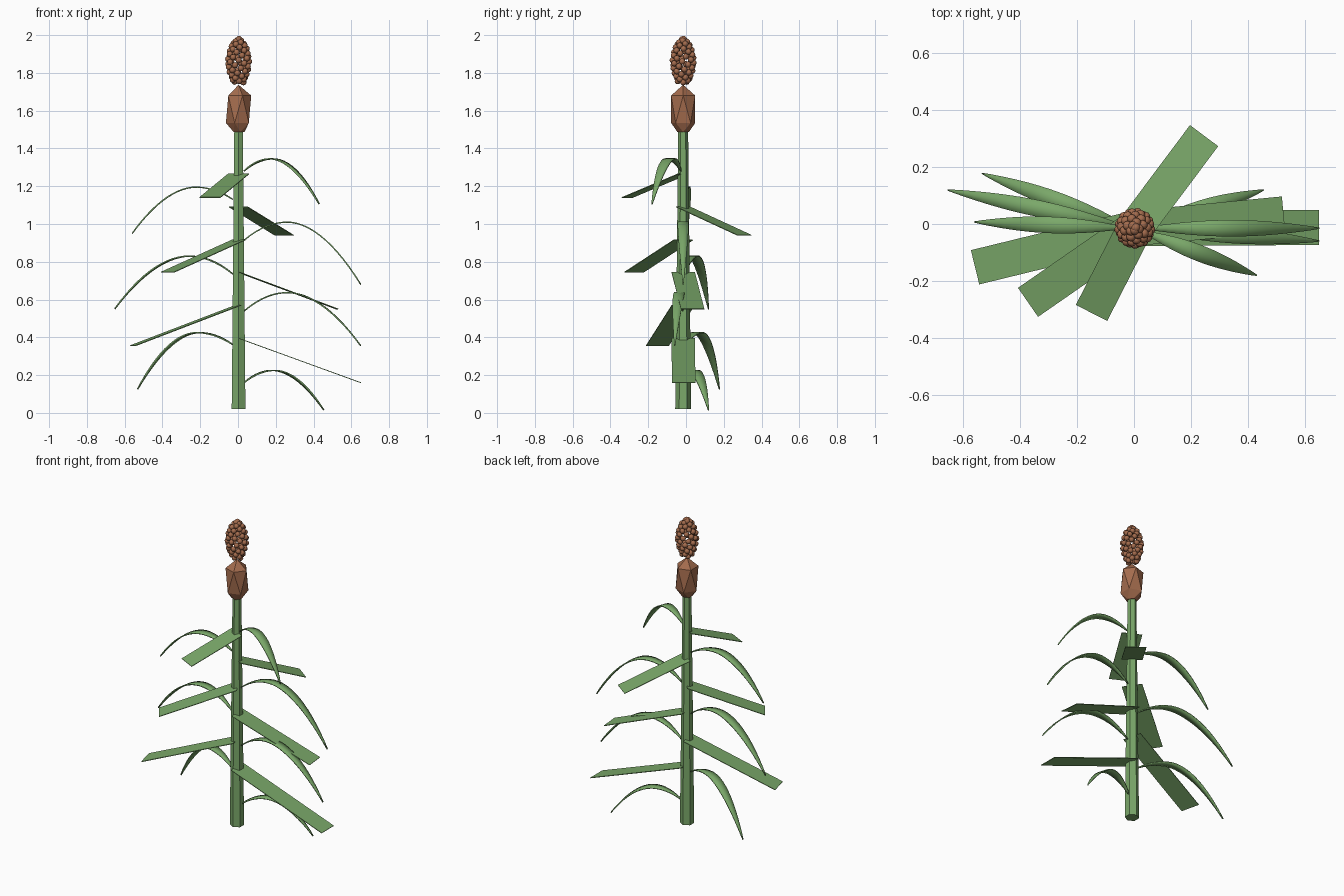
import bpy, bmesh, math
from mathutils import Vector, Matrix

cube = bpy.data.objects.get("Cube")
if cube:
    bpy.data.objects.remove(cube, do_unlink=True)

AXIS = Vector((0.003, -0.015, 0))


def material(name, color):
    m = bpy.data.materials.new(name)
    m.use_nodes = True
    m.diffuse_color = color
    m.node_tree.nodes["Principled BSDF"].inputs["Base Color"].default_value = color
    return m


GREEN = material("leaf green", (0.195, 0.39, 0.142, 1))
BROWN = material("grain brown", (0.37, 0.15, 0.075, 1))


def finish(name, bm, mat, smooth=False):
    bmesh.ops.recalc_face_normals(bm, faces=bm.faces)
    mesh = bpy.data.meshes.new(name)
    bm.to_mesh(mesh)
    bm.free()
    mesh.materials.append(mat)
    for p in mesh.polygons:
        p.use_smooth = smooth
    ob = bpy.data.objects.new(name, mesh)
    bpy.context.collection.objects.link(ob)
    return ob


def ring(bm, sides, radius, z, turn):
    return [bm.verts.new(AXIS + Vector((radius * math.cos(a), radius * math.sin(a), z)))
            for a in (turn + 2 * math.pi * i / sides for i in range(sides))]


# Six-sided tapering stalk
bm = bmesh.new()
low = ring(bm, 6, 0.042, 0.02, math.pi / 2)
high = ring(bm, 6, 0.026, 1.52, math.pi / 2)
for i in range(6):
    j = (i + 1) % 6
    bm.faces.new((low[i], low[j], high[j], high[i]))
bm.faces.new(low)
bm.faces.new(high)
finish("stalk", bm, GREEN)

# Faceted seed head: convex hull of staggered five-sided rings
bm = bmesh.new()
ring(bm, 5, 0.032, 1.487, 0)
ring(bm, 5, 0.067, 1.535, math.pi)
ring(bm, 5, 0.067, 1.68, 0)
bm.verts.new(AXIS + Vector((0, 0, 1.737)))
bmesh.ops.convex_hull(bm, input=bm.verts)
finish("seed_head", bm, BROWN)

# Hollow cluster of round grains on an egg-shaped shell
bm = bmesh.new()
COUNT = 72
for i in range(COUNT):
    t = i / (COUNT - 1)
    radius = 0.026 + 0.03 * math.sin(math.pi * min(t * 1.05, 1))
    if t > 0.85:
        radius *= max(0.1, 1 - ((t - 0.85) / 0.16) ** 2)
    a = i * math.pi * (3 - math.sqrt(5))
    spot = AXIS + Vector((radius * math.cos(a), radius * math.sin(a), 1.75 + 0.23 * t))
    bmesh.ops.create_icosphere(bm, subdivisions=2, radius=0.0165,
                               matrix=Matrix.Translation(spot))
finish("grains", bm, BROWN, True)

# Straight flat leaves: tip x, tip y, root height, tip height
FLAT = [(0.65, -0.012, 0.395, 0.16), (-0.558, -0.152, 0.57, 0.355),
        (0.525, 0.035, 0.745, 0.55), (-0.372, -0.275, 0.915, 0.745),
        (0.246, 0.31, 1.09, 0.94), (-0.149, -0.312, 1.265, 1.14)]
for n, (x, y, z0, z1) in enumerate(FLAT):
    root = AXIS + Vector((0, 0, z0))
    tip = Vector((x, y, z1))
    along = tip - root
    side = Vector((-along.y, along.x, 0)).normalized() * 0.062
    up = along.cross(side).normalized() * 0.002
    bm = bmesh.new()
    for end in (root, tip):
        for s in (-1, 1):
            for u in (-1, 1):
                bm.verts.new(end + side * s + up * u)
    bmesh.ops.convex_hull(bm, input=bm.verts)
    finish(f"flat_leaf_{n + 1}", bm, GREEN)

# Arched pointed leaves: tip x, tip y, root height, peak height, tip height
ARCHED = [(0.454, 0.119, 0.16, 0.225, 0.015), (-0.532, 0.177, 0.36, 0.425, 0.125),
          (0.65, -0.06, 0.54, 0.637, 0.355), (-0.653, 0.119, 0.735, 0.83, 0.55),
          (0.65, -0.015, 0.915, 1.01, 0.68), (-0.56, 0.007, 1.13, 1.195, 0.95),
          (0.43, -0.18, 1.28, 1.345, 1.105)]
STEPS, PEAK = 20, 0.37
for n, (x, y, z0, zp, z1) in enumerate(ARCHED):
    flat = Vector((x, y, 0)) - AXIS
    side = Vector((-flat.y, flat.x, 0)).normalized()
    start = AXIS + flat.normalized() * 0.03
    bm = bmesh.new()
    rows = []
    for i in range(STEPS + 1):
        s = i / STEPS
        c = start.lerp(Vector((x, y, 0)), s)
        if s < PEAK:
            c.z = zp - (zp - z0) * (1 - s / PEAK) ** 2
        else:
            c.z = zp - (zp - z1) * ((s - PEAK) / (1 - PEAK)) ** 1.9
        half = 0.002 + 0.027 * math.sin(math.pi * s) ** 0.9
        rows.append([bm.verts.new(c + side * half * k) for k in (-1, 0, 1)])
    for a, b in zip(rows, rows[1:]):
        for k in range(2):
            bm.faces.new((a[k], a[k + 1], b[k + 1], b[k]))
    leaf = finish(f"arched_leaf_{n + 1}", bm, GREEN, True)
    thick = leaf.modifiers.new("thickness", "SOLIDIFY")
    thick.thickness = 0.007
    thick.offset = 0
